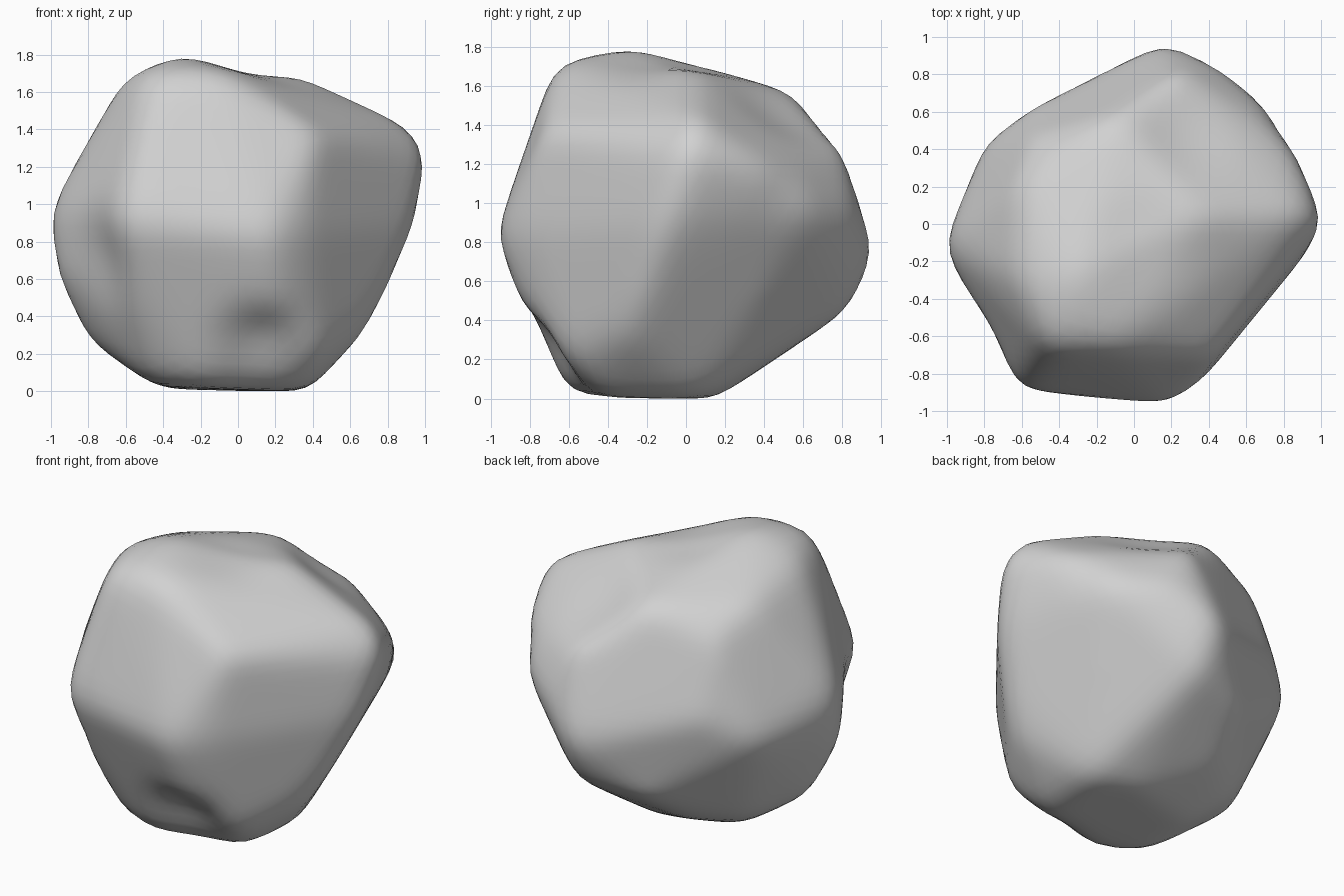
import bpy
import bmesh
from mathutils import Vector
from mathutils.bvhtree import BVHTree

cube = bpy.data.objects.get("Cube")
if cube:
    bpy.data.objects.remove(cube, do_unlink=True)

# Main corners of the boulder, grouped by region
crown = [(-.46, -.66, 1.69), (-.1, -.66, 1.7), (-.3, -.28, 1.79), (-.6, -.3, 1.67),
         (-.6, .2, 1.56), (-.1, .56, 1.55), (.36, .05, 1.66)]
shoulder = [(.42, -.7, 1.37), (.9, .06, 1.42), (1.01, .01, 1.25), (.86, .4, 1.18),
            (.72, .62, .97), (.25, .8, 1.24), (-.52, .45, 1.4)]
girdle = [(.17, -.96, .83), (-.61, -.89, .92), (-1.01, -.1, .95), (-.96, -.17, .62),
          (-.79, .43, .8), (-.53, .61, .95), (.17, .97, .74), (.44, .83, .95),
          (.95, -.1, .9), (.36, -.82, .85), (.82, -.2, .6)]
underside = [(.67, -.28, .33), (.42, -.62, .2), (.2, -.83, .47), (-.6, -.74, .6),
             (-.8, -.1, .29), (-.57, .2, .18), (-.3, .42, .2), (-.2, .7, .41),
             (.2, .84, .48), (-.46, -.5, .05), (-.22, -.6, .04), (.34, -.42, .02),
             (.38, .06, .02), (.1, .15, .02), (-.4, 0, .03)]

# Hollows worn into the faces: place, reach, depth
hollows = [((.12, -.7, .25), .32, .1), ((-.75, -.57, .72), .36, .07),
           ((.78, .5, 1.06), .16, .03), ((.28, .46, 1.47), .35, .025),
           ((.05, -.15, 1.74), .4, .035)]

CENTRE = Vector((0, 0, .88))
WEAR = .022  # extra size of the corners that wearing down removes


def faceted_core(points):
    """Return a search tree of the convex solid through the points."""
    bm = bmesh.new()
    for point in points:
        arm = Vector(point) - CENTRE
        bm.verts.new(CENTRE + arm + arm.normalized() * WEAR)
    bmesh.ops.convex_hull(bm, input=bm.verts)
    bmesh.ops.triangulate(bm, faces=bm.faces[:])
    tree = BVHTree.FromBMesh(bm)
    bm.free()
    return tree


# Project an even sphere onto the faceted core
core = faceted_core(crown + shoulder + girdle + underside)
bm = bmesh.new()
bmesh.ops.create_icosphere(bm, subdivisions=5, radius=1)
for v in bm.verts:
    direction = v.co.normalized()
    hit = core.ray_cast(CENTRE, direction)[0]
    v.co = hit if hit else CENTRE + direction

# Press in the hollows
for place, reach, depth in hollows:
    place = Vector(place)
    for v in bm.verts:
        near = max(0, 1 - ((v.co - place).length / reach) ** 2)
        v.co += (CENTRE - v.co).normalized() * depth * near ** 2

# Wear down the edges
for _ in range(4):
    bmesh.ops.smooth_vert(bm, verts=bm.verts, factor=.5,
                          use_axis_x=True, use_axis_y=True, use_axis_z=True)

# Rest the boulder on the ground
lowest = min(v.co.z for v in bm.verts)
bmesh.ops.translate(bm, verts=bm.verts, vec=(0, 0, -lowest))
bmesh.ops.recalc_face_normals(bm, faces=bm.faces)
for face in bm.faces:
    face.smooth = True

mesh = bpy.data.meshes.new("boulder")
bm.to_mesh(mesh)
bm.free()
boulder = bpy.data.objects.new("boulder", mesh)
bpy.context.collection.objects.link(boulder)

# Plain stone colour
stone = bpy.data.materials.new("grey stone")
stone.use_nodes = True
colour = (.64, .64, .64, 1)
stone.diffuse_color = colour
stone.node_tree.nodes["Principled BSDF"].inputs["Base Color"].default_value = colour
mesh.materials.append(stone)
